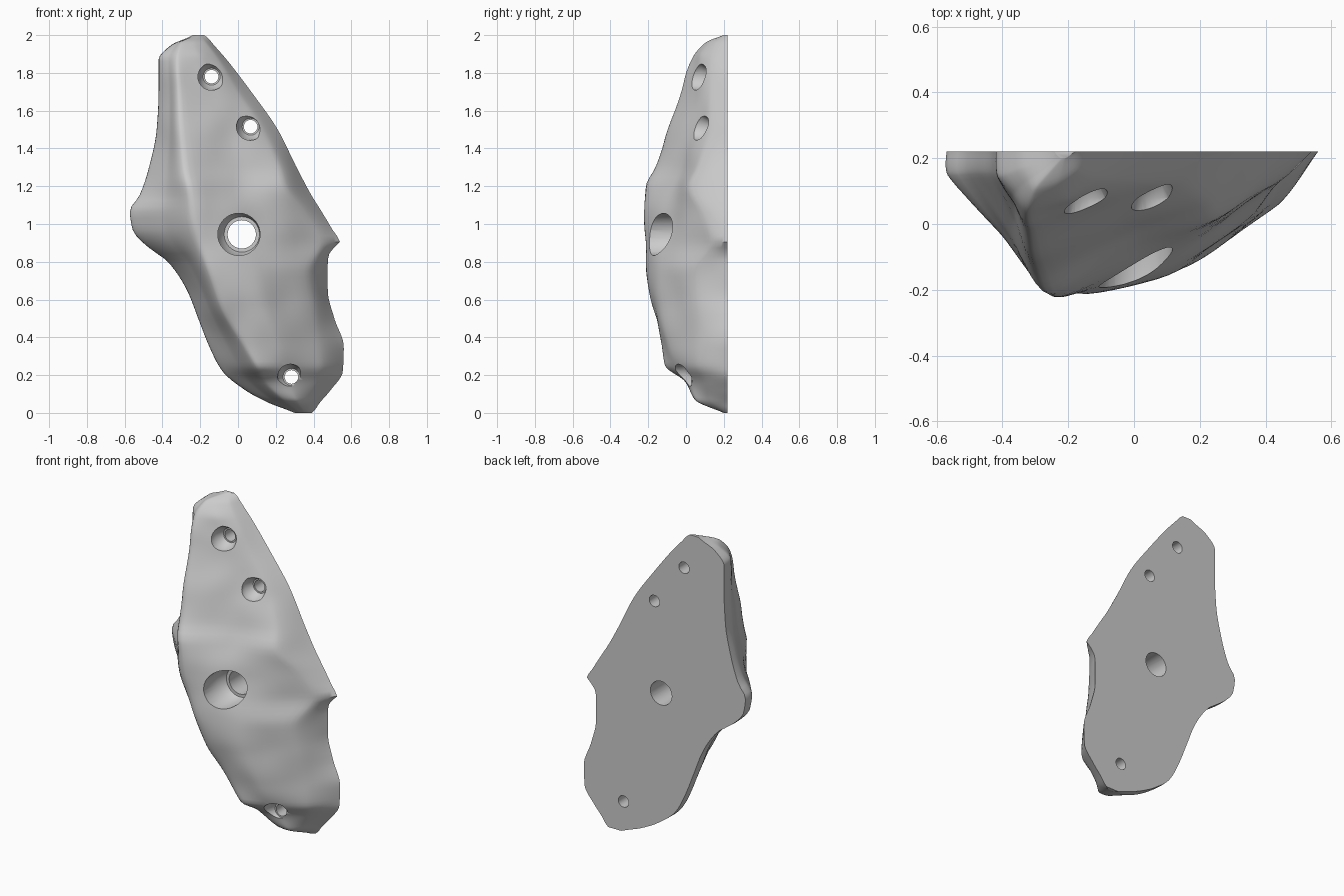
import bpy, bmesh, math
from mathutils import Vector, noise

if "Cube" in bpy.data.objects:
    bpy.data.objects.remove(bpy.data.objects["Cube"])

BACK = 0.22
# outline against the wall: z, left x, right x
OUTLINE = [(0, .30, .39), (.02, .25, .41), (.05, .17, .43), (.12, .04, .49), (.22, -.08, .555),
           (.35, -.15, .56), (.5, -.21, .51), (.65, -.27, .475), (.8, -.37, .475),
           (.86, -.45, .49), (.9, -.50, .54), (.97, -.555, .50), (1.07, -.57, .44),
           (1.15, -.52, .39), (1.3, -.47, .31), (1.5, -.43, .21), (1.7, -.42, .07),
           (1.87, -.42, -.06), (1.95, -.35, -.13), (1.985, -.27, -.16), (2, -.24, -.18)]
# front relief: z, ridge x y, middle x y, right shoulder x y
RELIEF = [(0, .33, .2, .35, .2, .37, .205), (.07, .24, .05, .31, .05, .38, .12),
          (.17, .14, -.01, .27, .01, .42, .09), (.25, .10, -.11, .25, -.05, .44, .06),
          (.35, .04, -.12, .22, -.09, .43, .06), (.55, -.08, -.17, .15, -.13, .40, .05),
          (.75, -.15, -.21, .10, -.15, .37, .04), (.9, -.20, -.215, .05, -.13, .43, .12),
          (1.05, -.24, -.22, .02, -.11, .36, .08), (1.2, -.26, -.21, 0, -.06, .25, .02),
          (1.3, -.28, -.16, 0, -.02, .22, .06), (1.5, -.30, -.09, -.05, .02, .13, .12),
          (1.7, -.31, -.03, -.12, .06, 0, .13), (1.88, -.32, .03, -.20, .07, -.11, .14),
          (1.96, -.30, .10, -.23, .12, -.17, .16), (2, -.22, .2, -.21, .2, -.20, .205)]


def hermite(p0, p1, m0, m1, t):
    return (p0 * (2*t**3 - 3*t*t + 1) + m0 * (t**3 - 2*t*t + t)
            + p1 * (3*t*t - 2*t**3) + m1 * (t**3 - t*t))


def sample(table, z):
    """Smooth, non-overshooting interpolation of every column at height z."""
    i = max(k for k in range(len(table) - 1) if table[k][0] <= z)
    a, b = table[i], table[i + 1]
    h = b[0] - a[0]

    def slope(k, c):
        if k == 0 or k == len(table) - 1:
            j = 0 if k == 0 else k - 1
            return (table[j+1][c] - table[j][c]) / (table[j+1][0] - table[j][0])
        s = (table[k][c] - table[k-1][c]) / (table[k][0] - table[k-1][0])
        t = (table[k+1][c] - table[k][c]) / (table[k+1][0] - table[k][0])
        return 2 * s * t / (s + t) if s * t > 0 else 0
    t = (z - a[0]) / h
    return [hermite(a[c], b[c], slope(i, c) * h, slope(i + 1, c) * h, t) for c in range(1, len(a))]


def section(z, steps=8):
    """Front profile of the hold at height z, left edge to right edge."""
    xl, xr = sample(OUTLINE, z)
    xb, yb, xc, yc, xd, yd = sample(RELIEF, z)
    wall = BACK - min(.07, (BACK - yb) * .4)
    pts = [Vector(p) for p in ((xl, BACK), (xl + .004, wall),
           (xl * .5 + xb * .5, wall * .5 + yb * .5), (xb, yb), (xc, yc), (xd, yd), (xr, BACK))]
    out = []
    for i in range(len(pts) - 1):
        p, q = pts[i], pts[i + 1]
        m0 = (q - pts[max(i - 1, 0)]) * .35
        m1 = (pts[min(i + 2, len(pts) - 1)] - p) * .35
        lim = (q - p).length
        m0 = m0 * min(1, lim / max(m0.length, 1e-6))
        m1 = m1 * min(1, lim / max(m1.length, 1e-6))
        out += [hermite(p, q, m0, m1, k / steps) for k in range(steps)]
    out.append(pts[-1])
    res = []
    for k, p in enumerate(out):
        y = min(p.y, BACK)
        if 0 < k < len(out) - 1:
            fade = min(1, (BACK - y) / .12)
            y += .012 * fade * noise.noise(Vector((p.x * 6, 3.1, z * 5)))
            y = min(y, BACK - .001)
        res.append((p.x, y, z))
    return res


def add_object(name, bm):
    bmesh.ops.recalc_face_normals(bm, faces=bm.faces)
    mesh = bpy.data.meshes.new(name)
    bm.to_mesh(mesh)
    bm.free()
    obj = bpy.data.objects.new(name, mesh)
    bpy.context.collection.objects.link(obj)
    return obj


def loft(name, rings):
    bm = bmesh.new()
    rows = [[bm.verts.new(p) for p in r] for r in rings]
    n = len(rows[0])
    for a, b in zip(rows, rows[1:]):
        for k in range(n):
            j = (k + 1) % n
            bm.faces.new((a[k], a[j], b[j], b[k]))
    bm.faces.new(rows[0])
    bm.faces.new(rows[-1])
    return add_object(name, bm)


# rock-like body with flat back
N = 100
hold = loft("climbing_hold", [section(1 - math.cos(math.pi * i / N)) for i in range(N + 1)])

# stepped bolt and screw holes: x, z, hole radius, recess x shift, recess radius, recess floor y
HOLES = [(.02, .945, .075, -.015, .112, -.01), (-.14, 1.78, .036, 0, .072, .12),
         (.067, 1.515, .036, -.003, .072, .12), (.283, .19, .036, -.005, .068, .03)]
for i, (x, z, r, shift, big, floor) in enumerate(HOLES):
    prof = [(-.6, big, shift), (floor - .04, big, shift), (floor, r * 1.25, 0), (floor, r, 0), (.5, r, 0)]
    cutter = loft(f"hole_cutter_{i}", [[(x + s + q * math.cos(a), y, z + q * math.sin(a))
                  for a in (math.tau * k / 32 for k in range(32))] for y, q, s in prof])
    cutter.hide_render = True
    cutter.hide_set(True)
    mod = hold.modifiers.new("hole", 'BOOLEAN')
    mod.operation = 'DIFFERENCE'
    mod.solver = 'EXACT'
    mod.object = cutter

# apply the holes, drop the cutters, shade smooth
bpy.context.view_layer.objects.active = hold
hold.select_set(True)
for mod in list(hold.modifiers):
    cutter = mod.object
    bpy.ops.object.modifier_apply(modifier=mod.name)
    bpy.data.objects.remove(cutter)
bpy.ops.object.shade_smooth_by_angle(angle=math.radians(40))
